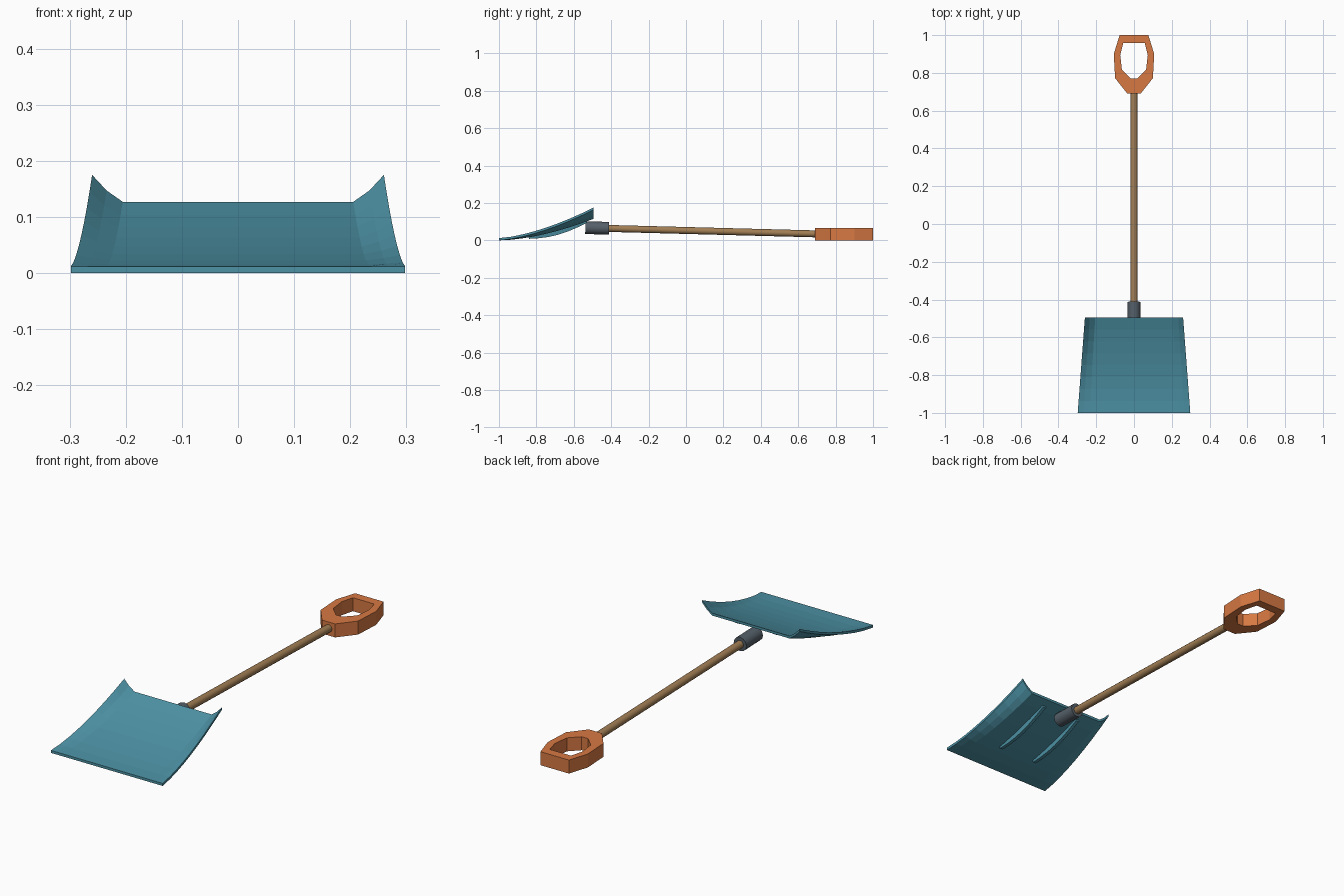
import bpy, bmesh, math
from mathutils import Vector

if "Cube" in bpy.data.objects:
    bpy.data.objects.remove(bpy.data.objects["Cube"])


def material(name, rgb):
    m = bpy.data.materials.new(name)
    m.diffuse_color = (*rgb, 1)
    m.use_nodes = True
    m.node_tree.nodes["Principled BSDF"].inputs["Base Color"].default_value = m.diffuse_color
    return m


TEAL = material("teal_plastic", (0.075, 0.29, 0.38))
ORANGE = material("orange_plastic", (0.68, 0.19, 0.055))
WOOD = material("wood", (0.36, 0.21, 0.09))
METAL = material("dark_metal", (0.09, 0.115, 0.14))


def make(name, verts, faces, mat):
    bm = bmesh.new()
    vs = [bm.verts.new(v) for v in verts]
    for f in faces:
        bm.faces.new([vs[i] for i in f])
    bmesh.ops.recalc_face_normals(bm, faces=bm.faces)
    me = bpy.data.meshes.new(name)
    bm.to_mesh(me)
    bm.free()
    me.materials.append(mat)
    ob = bpy.data.objects.new(name, me)
    bpy.context.collection.objects.link(ob)
    return ob


def loft(name, rings, mat):
    """Closed skin through rings of equal length, capped at both ends."""
    n = len(rings[0])
    verts = [v for r in rings for v in r]
    faces = [(i * n + j, i * n + (j + 1) % n, (i + 1) * n + (j + 1) % n, (i + 1) * n + j)
             for i in range(len(rings) - 1) for j in range(n)]
    faces += [tuple(range(n)), tuple(range(len(verts) - n, len(verts)))]
    return make(name, verts, faces, mat)


def rod(name, a, b, radius, sides, mat):
    a, b = Vector(a), Vector(b)
    bpy.ops.mesh.primitive_cylinder_add(vertices=sides, radius=radius,
                                        depth=(b - a).length, location=(a + b) / 2)
    ob = bpy.context.object
    ob.name = name
    ob.rotation_euler = (b - a).to_track_quat('Z', 'Y').to_euler()
    ob.data.materials.append(mat)
    bpy.ops.object.shade_smooth_by_angle(angle=math.radians(40))
    return ob


Y0, LENGTH, THICK = -1.0, 0.505, 0.012


def scoop(y):
    """Underside height of the blade along its centre."""
    return 0.115 * max(0, (y - Y0) / LENGTH) ** 1.7


# Blade: curved sheet, narrowing and curling up at the sides toward the back
half = [(0.79, 0), (0.9, 0.02), (1.0, 0.048)]
section = [(-x, r) for x, r in reversed(half)] + half
rings = []
for i in range(9):
    t = i / 8
    y, w = Y0 + LENGTH * t, 0.298 - 0.038 * t
    top = [(x * w, y, scoop(y) + r * t ** 1.2 + THICK) for x, r in section]
    rings.append(top + [(x, yy, z - THICK) for x, yy, z in reversed(top)])
loft("blade", rings, TEAL)

# Stiffening ribs under the blade
for side, sx in (("left", -0.1), ("right", 0.1)):
    rings = []
    for i in range(7):
        t = i / 6
        y = -0.84 + 0.31 * t
        drop = 0.008 + 0.014 * math.sin(math.pi * t)
        hi, lo = scoop(y) + 0.004, max(0.001, scoop(y) - drop)
        rings.append([(sx - 0.012, y, hi), (sx + 0.012, y, hi),
                      (sx + 0.008, y, lo), (sx - 0.008, y, lo)])
    loft("rib_" + side, rings, TEAL)

# Shaft and the socket joining it to the blade
rod("shaft", (0, -0.5, 0.066), (0, 0.72, 0.034), 0.0185, 12, WOOD)
rod("socket", (0, -0.538, 0.068), (0, -0.412, 0.0645), 0.034, 12, METAL)

# D-shaped grip: outer and inner outlines given for the right half, mirrored
outer = [(0.035, 0.69), (0.1, 0.772), (0.107, 0.9), (0.076, 1.0)]
inner = [(0.017, 0.77), (0.064, 0.817), (0.073, 0.895), (0.057, 0.957)]


def full(outline):
    return outline + [(-x, y) for x, y in reversed(outline)]


loops = [[(x, y, z) for x, y in full(o)]
         for o, z in ((outer, 0), (outer, 0.065), (inner, 0.065), (inner, 0))]
n = len(loops[0])
make("grip", [v for l in loops for v in l],
     [(k * n + j, k * n + (j + 1) % n, (k + 1) % 4 * n + (j + 1) % n, (k + 1) % 4 * n + j)
      for k in range(4) for j in range(n)], ORANGE)
